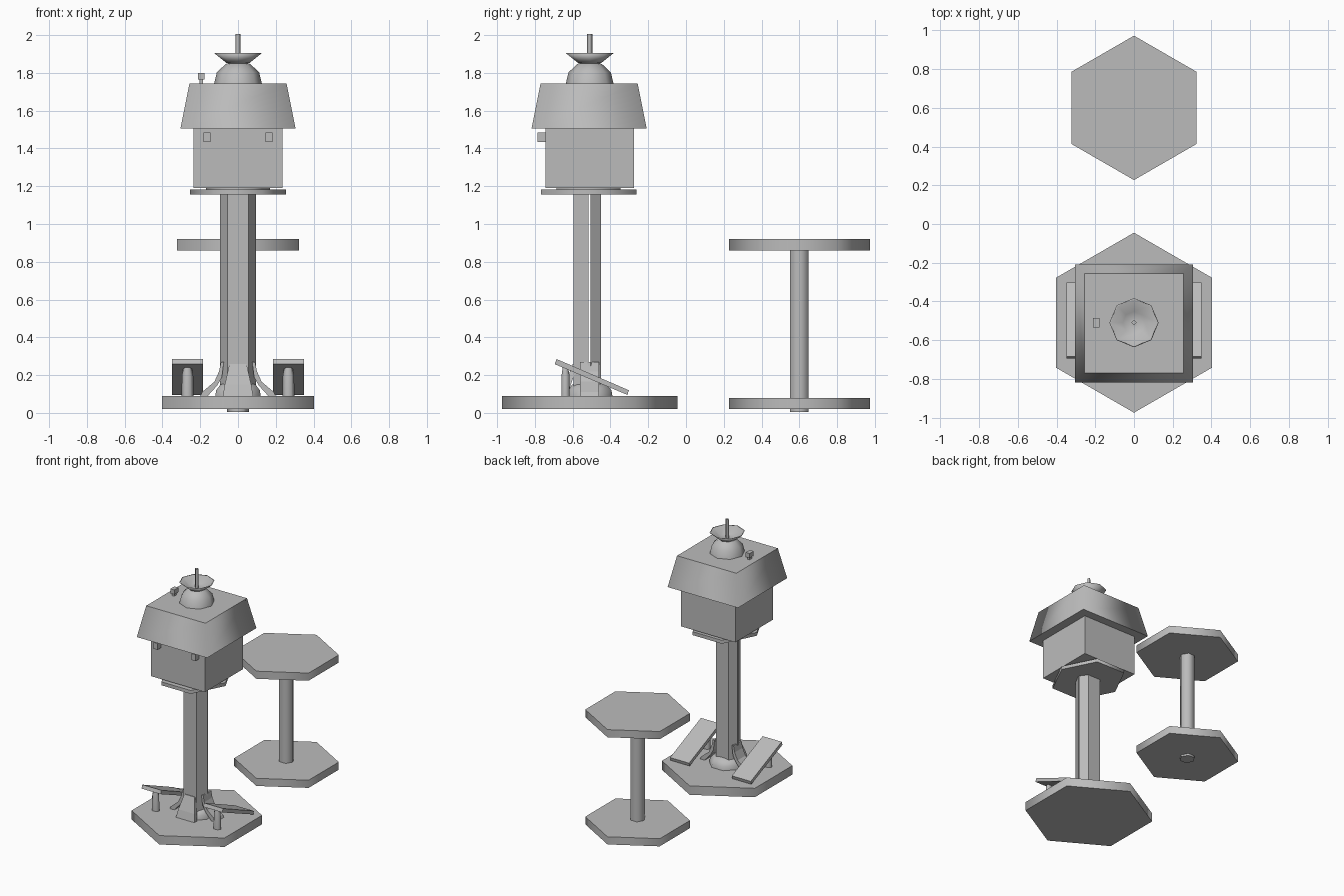
import bpy, bmesh
from math import pi, sin, cos
from mathutils import Vector

cube = bpy.data.objects.get("Cube")
if cube:
    bpy.data.objects.remove(cube, do_unlink=True)

grey = bpy.data.materials.new("plain grey")
grey.use_nodes = True
COLOUR = (0.5, 0.5, 0.5, 1)
grey.diffuse_color = COLOUR
grey.node_tree.nodes["Principled BSDF"].inputs["Base Color"].default_value = COLOUR

CY = -0.51   # tower axis
TY = 0.6     # side table axis


def loft(name, rings, smooth=True, loc=(0, 0, 0)):
    """Skin a stack of equal point rings; caps stay sharp, sides may be smooth."""
    bm = bmesh.new()
    loops = [[bm.verts.new(p) for p in ring] for ring in rings]
    n = len(loops[0])
    for a, b in zip(loops, loops[1:]):
        for i in range(n):
            j = (i + 1) % n
            bm.faces.new((a[i], a[j], b[j], b[i])).smooth = smooth
    for cap in (bm.faces.new(loops[0][::-1]), bm.faces.new(loops[-1])):
        for e in cap.edges:
            e.smooth = False
    bmesh.ops.recalc_face_normals(bm, faces=bm.faces)
    mesh = bpy.data.meshes.new(name)
    bm.to_mesh(mesh)
    bm.free()
    mesh.materials.append(grey)
    obj = bpy.data.objects.new(name, mesh)
    obj.location = loc
    bpy.context.collection.objects.link(obj)
    return obj


def ring(n, rx, ry, z, turn=0.0):
    return [(rx * cos(2 * pi * i / n + turn), ry * sin(2 * pi * i / n + turn), z)
            for i in range(n)]


def turned(name, n, profile, y, turn=0.0, stretch=1.0):
    """Many-sided turned shape from (radius, height) pairs."""
    return loft(name, [ring(n, r, r * stretch, z, turn) for r, z in profile],
                loc=(0, y, 0))


def box(name, centre, size):
    x, y, z = (s / 2 for s in size)
    quad = [(-x, -y), (x, -y), (x, y), (-x, y)]
    return loft(name, [[(*p, h) for p in quad] for h in (-z, z)], False, centre)


def extrude_x(name, outline, x0, x1):
    """Sweep a (y, z) outline sideways."""
    return loft(name, [[(x, y, z) for y, z in outline] for x in (x0, x1)], False)


# Hexagonal bases and side table
turned("tower_base", 6, [(0.465, 0.02), (0.465, 0.09)], CY, pi / 2)
turned("table_base", 6, [(0.373, 0.02), (0.373, 0.08)], TY, pi / 2)
turned("table_top", 6, [(0.373, 0.86), (0.373, 0.92)], TY, pi / 2)
turned("table_post", 6, [(0.057, 0.005), (0.057, 0.87)], TY)

# Column made of two halves with a narrow seam at the sides
for name, seam, face in (("column_front", -0.515, -0.595),
                         ("column_back", -0.505, -0.45)):
    half = [(-0.095, seam), (-0.055, face), (0.055, face), (0.095, seam)]
    loft(name, [[(*p, z) for p in half] for z in (0.09, 1.16)], False)

# Column foot: low dome, curved side braces and front brace
turned("foot_dome", 8, [(0.13, 0.09), (0.125, 0.12), (0.1, 0.15), (0.06, 0.16)], CY, pi / 8)
for side, label in ((1, "left"), (-1, "right")):
    outer = [(0.09, 0.27), (0.1, 0.22), (0.125, 0.165), (0.19, 0.11), (0.2, 0.09)]
    inner = [(0.16, 0.09), (0.11, 0.145), (0.085, 0.19), (0.075, 0.27)]
    loft("brace_" + label, [[(side * x, y, z) for x, z in outer + inner]
                            for y in (-0.56, -0.46)], False)
loft("brace_front", [[(-w, y, z), (w, y, z), (w, y + 0.03, z), (-w, y + 0.03, z)]
                     for w, y, z in ((0.08, -0.655, 0.09), (0.07, -0.64, 0.15),
                                     (0.045, -0.6, 0.26))], False)

# Sloping seats with tapered props
for side, label in ((1, "left"), (-1, "right")):
    extrude_x("seat_" + label, [(-0.695, 0.258), (-0.31, 0.095), (-0.303, 0.12),
                                (-0.685, 0.285)], side * 0.185, side * 0.35)
    loft("seat_prop_" + label,
         [ring(6, r, r * 0.8, z) for r, z in ((0.032, 0.09), (0.03, 0.2), (0.02, 0.245))],
         loc=(side * 0.267, -0.638, 0))

# Cabin on its platform
turned("platform", 6, [(0.253, 1.155), (0.253, 1.182)], CY - 0.005, 0, 1.15)
turned("platform_pad", 6, [(0.17, 1.18), (0.17, 1.195)], CY - 0.005, 0, 1.15)
box("cabin", (0, CY, 1.35), (0.47, 0.47, 0.32))
q = 2 ** 0.5
turned("roof", 4, [(0.305 * q, 1.505), (0.257 * q, 1.745)], CY - 0.003, pi / 4)
for side, label in ((1, "left"), (-1, "right")):
    box("peg_" + label, (side * 0.165, -0.765, 1.46), (0.037, 0.045, 0.05))

# Roof fittings
box("vent_stem", (-0.195, CY, 1.755), (0.02, 0.03, 0.03))
box("vent_cap", (-0.195, CY, 1.782), (0.034, 0.05, 0.036))
turned("dome", 8, [(0.127, 1.74), (0.112, 1.803), (0.065, 1.847), (0.03, 1.858)], CY, pi / 2)
turned("dish", 8, [(0.03, 1.845), (0.062, 1.853), (0.127, 1.905), (0.12, 1.905),
                   (0.058, 1.862), (0.02, 1.858)], CY, pi / 2)
turned("mast", 4, [(0.014, 1.85), (0.014, 2.005)], CY)
